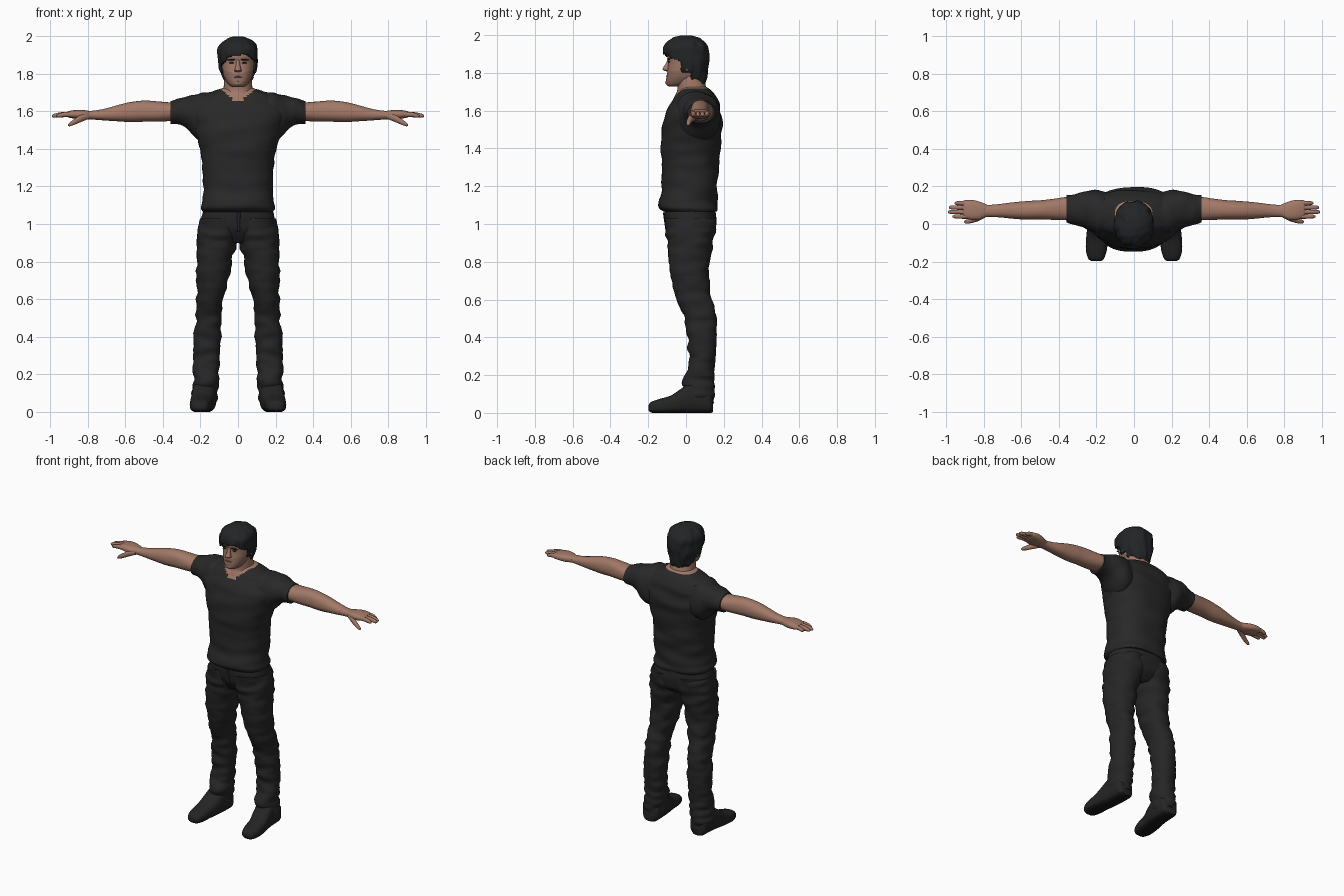
import bpy, bmesh, math
from mathutils import Vector, noise


def material(name, rgb):
    m = bpy.data.materials.new(name)
    m.diffuse_color = (*rgb, 1)
    return m


SKIN = material("skin", (0.36, 0.19, 0.135))
STUBBLE = material("stubble_skin", (0.27, 0.15, 0.11))
SHIRT = material("shirt_black", (0.021, 0.021, 0.022))
JEANS = material("trouser_black", (0.019, 0.019, 0.02))
HAIR = material("hair_black", (0.016, 0.018, 0.019))
BOOT = material("boot_black", (0.018, 0.018, 0.018))
SOLE = material("sole_black", (0.009, 0.009, 0.009))
LIP = material("lip", (0.24, 0.10, 0.08))


def spline(rows, sub):
    """Catmull-Rom resampling of the section rows."""
    out = []
    for i in range(len(rows) - 1):
        a, b, c, d = (rows[max(0, min(len(rows) - 1, i + k))] for k in (-1, 0, 1, 2))
        for s in range(sub):
            t = s / sub
            out.append([0.5 * (2 * q + (r - p) * t + (2 * p - 5 * q + 4 * r - w) * t * t
                               + (3 * q - p - 3 * r + w) * t ** 3)
                        for p, q, r, w in zip(a, b, c, d)])
    return out + [list(rows[-1])]


def loft(name, axis, rows, mats, sides=40, sub=6, power=2.2, flip=1,
         folds=0.0, stretch=(8, 8, 20), rule=None, keep=None, shell=0.0):
    """Skin rounded sections. Row = position on axis, then min/max of the two other axes."""
    bm = bmesh.new()
    rings = []
    for pos, u0, u1, v0, v1 in spline(rows, sub):
        ring = []
        for k in range(sides):
            a = 2 * math.pi * k / sides
            cu, cv = math.cos(a), math.sin(a)
            u = (u0 + u1) / 2 + (u1 - u0) / 2 * math.copysign(abs(cu) ** (2 / power), cu)
            v = (v0 + v1) / 2 + (v1 - v0) / 2 * math.copysign(abs(cv) ** (2 / power), cv)
            co = {'x': Vector((pos, u, v)), 'y': Vector((u, pos, v)), 'z': Vector((u, v, pos))}[axis]
            if folds:
                n = noise.noise(Vector(c * s for c, s in zip(co, stretch))) * folds
                off = {'x': (0, cu, cv), 'y': (cu, 0, cv), 'z': (cu, cv, 0)}[axis]
                co += Vector(off) * n
            co.x *= flip
            ring.append(bm.verts.new(co))
        rings.append(ring)
    for lo, hi in zip(rings, rings[1:]):
        for k in range(sides):
            j = (k + 1) % sides
            bm.faces.new((lo[k], lo[j], hi[j], hi[k]))
    bm.faces.new(rings[0])
    bm.faces.new(rings[-1])
    bmesh.ops.recalc_face_normals(bm, faces=bm.faces)
    if keep:
        bmesh.ops.delete(bm, geom=[f for f in bm.faces if not keep(f.calc_center_median())],
                         context='FACES')
    for f in bm.faces:
        f.material_index = rule(f.calc_center_median()) if rule else 0
    me = bpy.data.meshes.new(name)
    bm.to_mesh(me)
    bm.free()
    for m in mats:
        me.materials.append(m)
    ob = bpy.data.objects.new(name, me)
    bpy.context.collection.objects.link(ob)
    if shell:
        mod = ob.modifiers.new("thickness", 'SOLIDIFY')
        mod.thickness, mod.offset = shell, -1
    finish(ob)
    return ob


def finish(ob):
    bpy.ops.object.select_all(action='DESELECT')
    bpy.context.view_layer.objects.active = ob
    ob.select_set(True)
    bpy.ops.object.shade_smooth_by_angle(angle=math.radians(50))


def blob(name, loc, size, mat, tilt=0.0):
    bpy.ops.mesh.primitive_uv_sphere_add(segments=16, ring_count=10, radius=1, location=loc,
                                         rotation=(0, tilt, 0))
    ob = bpy.context.object
    ob.name, ob.scale = name, size
    ob.data.materials.append(mat)
    finish(ob)


def sym(z, w, y0, y1):
    return (z, -w, w, y0, y1)


# Shirt body, with the open V neck as skin
loft("shirt_body", 'z', [
    sym(1.065, .185, -.115, .160), sym(1.085, .195, -.140, .168), sym(1.12, .190, -.143, .166),
    sym(1.20, .183, -.128, .165), sym(1.30, .190, -.130, .172), sym(1.40, .203, -.135, .183),
    sym(1.50, .232, -.130, .190), sym(1.57, .250, -.112, .188), sym(1.63, .235, -.082, .178),
    sym(1.675, .195, -.060, .160), sym(1.705, .130, -.040, .140), sym(1.725, .080, -.025, .115)],
    [SHIRT, SKIN], sides=64, sub=8, power=2.4, folds=.012, stretch=(5, 5, 16),
    rule=lambda c: int(c.y < .06 and abs(c.x) < (c.z - 1.64) * 1.15 or c.z > 1.716))

# Hips joining both legs
loft("trouser_hips", 'z', [
    sym(.90, .10, -.05, .10), sym(.94, .17, -.085, .145), sym(.99, .205, -.105, .162),
    sym(1.04, .195, -.115, .160), sym(1.10, .178, -.110, .150)],
    [JEANS], sides=48, folds=.006)
loft("fly_flap", 'z', [(.96, -.004, .010, -.108, -.09), (1.06, -.006, .014, -.122, -.10)],
     [JEANS], sides=12)

for side, tag in ((1, "left"), (-1, "right")):
    # Sleeve, blending into the chest and shoulder
    loft(f"sleeve_{tag}", 'x', [
        (.08, -.03, .150, 1.46, 1.718), (.16, -.065, .175, 1.44, 1.703),
        (.22, -.045, .180, 1.455, 1.693), (.27, -.018, .170, 1.505, 1.682),
        (.32, .000, .160, 1.53, 1.665), (.358, .008, .154, 1.538, 1.652)],
        [SHIRT], power=2.1, flip=side, folds=.010, stretch=(18, 9, 9))

    # Arm from inside the sleeve to the wrist
    loft(f"arm_{tag}", 'x', [
        (.28, .020, .145, 1.55, 1.65), (.36, .020, .143, 1.548, 1.648),
        (.42, .020, .136, 1.545, 1.652), (.50, .024, .126, 1.543, 1.657),
        (.56, .024, .122, 1.542, 1.650), (.64, .028, .116, 1.548, 1.632),
        (.72, .036, .106, 1.553, 1.610), (.78, .038, .103, 1.556, 1.602),
        (.82, .035, .110, 1.556, 1.605)],
        [SKIN], sides=28, flip=side, folds=.003)

    # Palm, fingers and thumb
    loft(f"palm_{tag}", 'x', [
        (.78, .042, .102, 1.560, 1.600), (.82, .024, .118, 1.557, 1.606),
        (.86, .022, .128, 1.560, 1.607), (.895, .030, .128, 1.565, 1.602),
        (.91, .036, .122, 1.570, 1.596)], [SKIN], sides=24, power=2.6, flip=side)
    for i, (y, tip) in enumerate(((.040, .965), (.064, .990), (.088, .985), (.111, .955))):
        mid = (.88 + tip) / 2
        loft(f"finger_{i + 1}_{tag}", 'x', [
            (.88, y - .012, y + .012, 1.570, 1.597), (mid, y - .012, y + .012, 1.570, 1.596),
            (tip - .012, y - .010, y + .010, 1.566, 1.587), (tip, y - .004, y + .004, 1.571, 1.579)],
            [SKIN], sides=12, sub=3, flip=side)
    loft(f"thumb_{tag}", 'x', [
        (.79, .035, .070, 1.560, 1.590), (.83, .015, .050, 1.545, 1.585),
        (.87, .004, .030, 1.528, 1.560), (.895, .002, .022, 1.520, 1.542),
        (.905, .008, .016, 1.522, 1.530)], [SKIN], sides=14, sub=4, flip=side)

    # Trouser leg with folds bunching toward the ankle
    loft(f"trouser_leg_{tag}", 'z', [
        (.05, .118, .232, .020, .146), (.10, .108, .238, -.004, .152), (.17, .100, .238, -.014, .152),
        (.23, .096, .236, .004, .150), (.30, .092, .236, .016, .156), (.40, .088, .234, .008, .163),
        (.50, .088, .226, -.012, .156), (.60, .078, .220, -.048, .138), (.70, .052, .222, -.074, .125),
        (.80, .032, .220, -.090, .124), (.90, .006, .217, -.100, .142), (.97, -.01, .214, -.106, .160),
        (1.03, .000, .200, -.110, .155)],
        [JEANS], flip=side, folds=.014, stretch=(9, 9, 26))

    # Boot with a darker sole
    boot = loft(f"boot_{tag}", 'y', [
        (-.198, .178, .224, .014, .040), (-.185, .160, .243, .002, .058), (-.14, .145, .256, -.003, .074),
        (-.08, .138, .255, -.003, .092), (-.03, .126, .250, -.003, .125), (.03, .116, .244, -.003, .165),
        (.09, .114, .240, -.003, .165), (.125, .120, .234, -.002, .130), (.142, .140, .216, .004, .09)],
        [BOOT, SOLE], sides=36, power=2.7, flip=side, rule=lambda c: int(c.z < .014))
    for v in boot.data.vertices:
        v.co.z = max(0, v.co.z)

    # Ear, eye and brow
    blob(f"ear_{tag}", (side * .090, .012, 1.835), (.010, .018, .030), SKIN)
    blob(f"eye_{tag}", (side * .034, -.089, 1.858), (.013, .008, .004), HAIR)
    blob(f"brow_{tag}", (side * .036, -.092, 1.874), (.024, .010, .0045), HAIR, side * .08)

# Neck
loft("neck", 'z', [
    sym(1.62, .090, -.070, .120), sym(1.67, .084, -.062, .128), sym(1.71, .078, -.046, .112),
    sym(1.76, .074, -.050, .098), sym(1.80, .070, -.050, .095)], [SKIN], sides=32)

# Head with a shadowed jaw
loft("head", 'z', [
    sym(1.728, .022, -.090, -.040), sym(1.736, .042, -.101, .010), sym(1.755, .060, -.106, .060),
    sym(1.785, .076, -.102, .088), sym(1.82, .083, -.097, .100), sym(1.86, .088, -.094, .106),
    sym(1.90, .090, -.100, .110), sym(1.95, .080, -.085, .100), sym(1.98, .045, -.050, .065)],
    [SKIN, STUBBLE], power=2.3,
    rule=lambda c: int(c.z < 1.80 + abs(c.x) * .2 and c.y < .03))
loft("nose", 'z', [
    sym(1.808, .010, -.104, -.08), sym(1.814, .019, -.118, -.08), sym(1.822, .017, -.124, -.08),
    sym(1.845, .011, -.110, -.08), sym(1.872, .009, -.097, -.08)], [SKIN], sides=16)
blob("mouth", (0, -.099, 1.783), (.026, .007, .004), LIP)
blob("chin", (0, -.090, 1.748), (.028, .020, .016), STUBBLE)


# Hair shell, open at the face with a slanted fringe and sideburns
def hair_keep(c):
    fringe = 1.898 + .12 * c.x - .9 * max(0, abs(c.x) - .05)
    around_ear = c.y > -.025 and c.z > 1.80 or c.y > .03
    return c.z > fringe or around_ear


loft("hair", 'z', [
    sym(1.742, .060, -.020, .098), sym(1.77, .078, -.050, .108), sym(1.81, .094, -.085, .116),
    sym(1.85, .102, -.104, .121), sym(1.89, .107, -.116, .123), sym(1.93, .105, -.120, .119),
    sym(1.965, .085, -.102, .098), sym(1.987, .056, -.068, .066), sym(1.998, .022, -.030, .028)],
    [HAIR], sides=64, sub=6, folds=.010, stretch=(30, 30, 14), keep=hair_keep, shell=.014)
